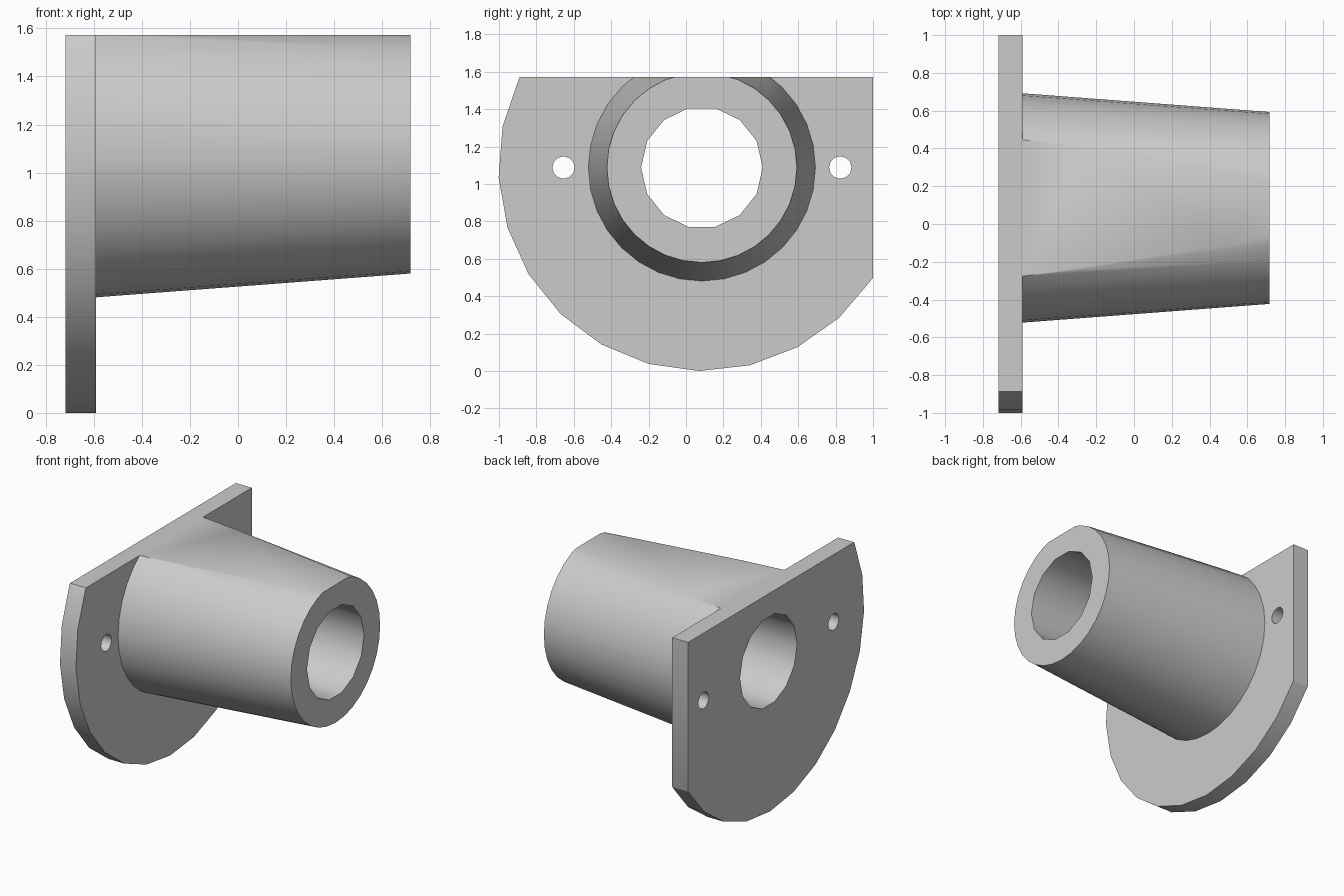
import bpy, bmesh
from math import radians
from mathutils import Matrix, Vector

if "Cube" in bpy.data.objects:
    bpy.data.objects.remove(bpy.data.objects["Cube"])

AXIS_Y, AXIS_Z = 0.085, 1.088
TOP, SIDE = 1.573, 1.0
BACK, FACE, END = -0.717, -0.59, 0.717

grey = bpy.data.materials.new("light grey")
grey.use_nodes = True
grey.diffuse_color = (0.6, 0.6, 0.6, 1)
grey.node_tree.nodes["Principled BSDF"].inputs["Base Color"].default_value = (0.6, 0.6, 0.6, 1)


def frustum(name, x0, x1, r0, r1, sides, turn=0, y=AXIS_Y, planes=()):
    """Solid along x, trimmed flat by (point, normal) planes."""
    bm = bmesh.new()
    bmesh.ops.create_cone(bm, cap_ends=True, segments=sides,
                          radius1=r0, radius2=r1, depth=x1 - x0)
    # z axis -> x axis, x axis -> y axis
    lay = Matrix(((0, 0, 1), (1, 0, 0), (0, 1, 0))).to_4x4()
    # create_cone starts its first vertex on +y
    spin = Matrix.Rotation(radians(turn - 90), 4, 'Z')
    place = Matrix.Translation(((x0 + x1) / 2, y, AXIS_Z))
    bmesh.ops.transform(bm, matrix=place @ lay @ spin, verts=bm.verts)
    for point, normal in planes:
        geom = bm.verts[:] + bm.edges[:] + bm.faces[:]
        cut = bmesh.ops.bisect_plane(bm, geom=geom, plane_co=point,
                                     plane_no=normal, clear_outer=True)
        rim = [e for e in cut["geom_cut"] if isinstance(e, bmesh.types.BMEdge)]
        bmesh.ops.holes_fill(bm, edges=rim)
    bmesh.ops.recalc_face_normals(bm, faces=bm.faces)
    mesh = bpy.data.meshes.new(name)
    bm.to_mesh(mesh)
    bm.free()
    mesh.materials.append(grey)
    obj = bpy.data.objects.new(name, mesh)
    bpy.context.collection.objects.link(obj)
    return obj


def select(obj):
    bpy.ops.object.select_all(action='DESELECT')
    obj.select_set(True)
    bpy.context.view_layer.objects.active = obj


def drill(obj, radius, sides, y=AXIS_Y, turn=0):
    cutter = frustum("hole_cutter", -1, 1, radius, radius, sides, turn, y)
    cutter.hide_render = True
    mod = obj.modifiers.new("hole", 'BOOLEAN')
    mod.operation = 'DIFFERENCE'
    mod.solver = 'EXACT'
    mod.object = cutter
    select(obj)
    bpy.ops.object.modifier_apply(modifier=mod.name)
    bpy.data.objects.remove(cutter)


top_cut = (Vector((0, 0, TOP)), Vector((0, 0, 1)))
side_cut = (Vector((0, SIDE, 0)), Vector((0, 1, 0)))

# Flange plate: disc with a flat top and one flat side
plate = frustum("flange_plate", BACK, FACE, 1.088, 1.088, 25, 10,
                planes=(top_cut, side_cut))
drill(plate, 0.325, 14)
for offset in (-0.74, 0.74):
    drill(plate, 0.06, 12, AXIS_Y + offset)

# Tapered tube, flattened along the top
tube = frustum("tapered_tube", FACE, END, 0.607, 0.508, 32, planes=(top_cut,))
drill(tube, 0.325, 14)

for part in (plate, tube):
    select(part)
    bpy.ops.object.shade_smooth_by_angle(angle=radians(31))
